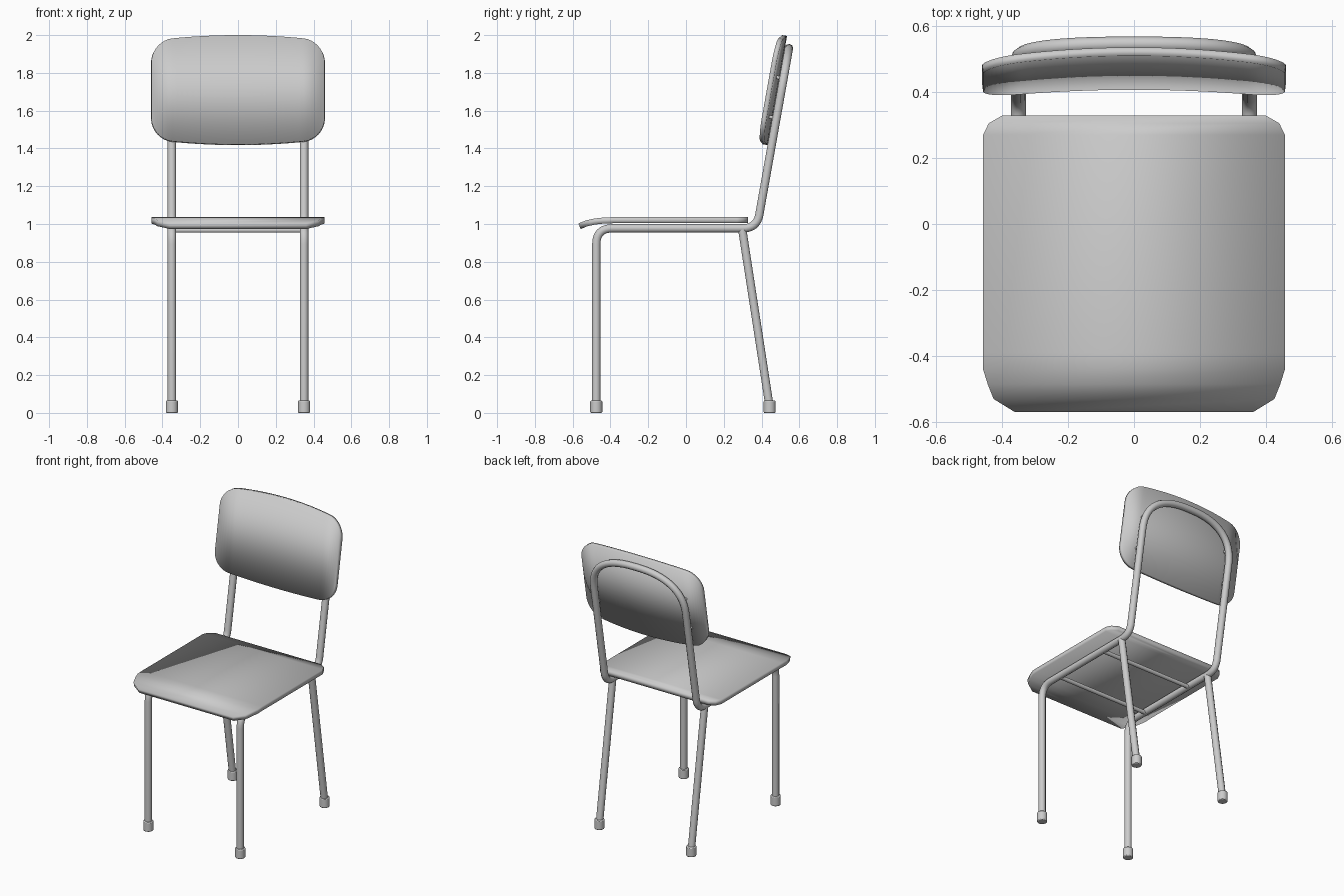
import bpy, math
from mathutils import Vector

if "Cube" in bpy.data.objects:
    bpy.data.objects.remove(bpy.data.objects["Cube"])

X, R = 0.35, 0.023          # frame half width, tube radius


def back_y(z):
    """Centre line of the raked back tubes."""
    return 0.39 + 0.178 * (z - 1.06)


def smooth(ob, angle=40):
    bpy.ops.object.select_all(action='DESELECT')
    ob.select_set(True)
    bpy.context.view_layer.objects.active = ob
    bpy.ops.object.shade_smooth_by_angle(angle=math.radians(angle))


def tube(name, pts, radius):
    cu = bpy.data.curves.new(name, 'CURVE')
    cu.dimensions = '3D'
    cu.bevel_depth = radius
    cu.bevel_resolution = 3
    cu.use_fill_caps = True
    sp = cu.splines.new('POLY')
    sp.points.add(len(pts) - 1)
    for p, co in zip(sp.points, pts):
        p.co = (*co, 1)
    ob = bpy.data.objects.new(name, cu)
    bpy.context.collection.objects.link(ob)
    bpy.ops.object.select_all(action='DESELECT')
    ob.select_set(True)
    bpy.context.view_layer.objects.active = ob
    bpy.ops.object.convert(target='MESH')
    smooth(bpy.context.object)


def bend(a, corner, b, d, n=8):
    """Rounded corner between two straight tube runs."""
    a, c, b = Vector(a), Vector(corner), Vector(b)
    p, q = c + (a - c).normalized() * d, c + (b - c).normalized() * d
    return [p * (1 - t) ** 2 + c * 2 * t * (1 - t) + q * t * t
            for t in (i / n for i in range(n + 1))]


def panel(name, pairs, thickness):
    """Sheet lofted through pairs of edge points, then thickened behind."""
    verts = [p for pair in pairs for p in pair]
    faces = [(2 * i, 2 * i + 1, 2 * i + 3, 2 * i + 2) for i in range(len(pairs) - 1)]
    me = bpy.data.meshes.new(name)
    me.from_pydata(verts, [], faces)
    ob = bpy.data.objects.new(name, me)
    bpy.context.collection.objects.link(ob)
    mod = ob.modifiers.new('thickness', 'SOLIDIFY')
    mod.thickness = thickness
    mod.offset = -1
    smooth(ob)


# Main frame: front legs, seat rails and back arch in one bent tube
foot = (X, -0.475, 0.03)
front = (X, -0.475, 0.977)
rear = (X, back_y(0.977), 0.977)
spring = (X, back_y(1.67), 1.67)
half = [Vector(foot)] + bend(foot, front, rear, 0.085) + bend(front, rear, spring, 0.075)
for i in range(17):
    t = math.pi / 2 * i / 16
    z = 1.67 + 0.26 * math.sin(t) ** 0.8
    half.append(Vector((X * max(math.cos(t), 0) ** 0.8, back_y(z), z)))
half[-1].x = 0
tube('main_frame', half + [Vector((-p.x, p.y, p.z)) for p in reversed(half[:-1])], R)

# Rear legs, rubber feet and backrest fixings
for side, s in (('left', -1), ('right', 1)):
    tube(f'rear_leg_{side}', [(s * X, 0.298, 0.97), (s * X, 0.443, 0.03)], R)
    for end, y in (('front', -0.475), ('rear', 0.443)):
        bpy.ops.mesh.primitive_cylinder_add(vertices=24, radius=0.032, depth=0.065,
                                            location=(s * X, y, 0.0325))
        ob = bpy.context.object
        ob.name = f'{end}_foot_{side}'
        bev = ob.modifiers.new('soft_rim', 'BEVEL')
        bev.width, bev.segments = 0.005, 2
        smooth(ob)
    for level, z in (('lower', 1.56), ('upper', 1.77)):
        x = s * (X if z < 1.67 else 0.335)
        tube(f'{level}_fixing_{side}', [(x, back_y(z), z), (x, back_y(z) - 0.055, z + 0.01)], 0.01)

# Cross bars under the seat
for name, y in (('front_cross_bar', -0.30), ('rear_cross_bar', 0.12)):
    tube(name, [(-X, y, 0.967), (X, y, 0.967)], 0.014)

# Seat: flat sheet with clipped corners and a downturned front lip (y, half width, z)
rows = [(-0.57, 0.36, 1.003), (-0.53, 0.425, 1.019), (-0.485, 0.443, 1.029),
        (-0.44, 0.457, 1.034), (-0.39, 0.457, 1.036), (0.27, 0.457, 1.036),
        (0.305, 0.44, 1.036), (0.328, 0.40, 1.036)]
panel('seat', [((-w, y, z), (w, y, z)) for y, w, z in rows], 0.032)

# Backrest: raked, bowed sheet with rounded corners
W, CR, N = 0.457, 0.11, 40
pairs = []
for i in range(N + 1):
    x = -W * math.cos(math.pi * i / N)
    over = min(max(abs(x) - (W - CR), 0), CR)
    inset = 0.03 * (x / W) ** 2 + CR - math.sqrt(CR * CR - over * over)
    bow = 0.03 * (x / W) ** 2
    pairs.append([(x, back_y(z) - 0.048 - bow, z) for z in (2.0 - inset, 1.422 + inset)])
panel('backrest', pairs, 0.026)
